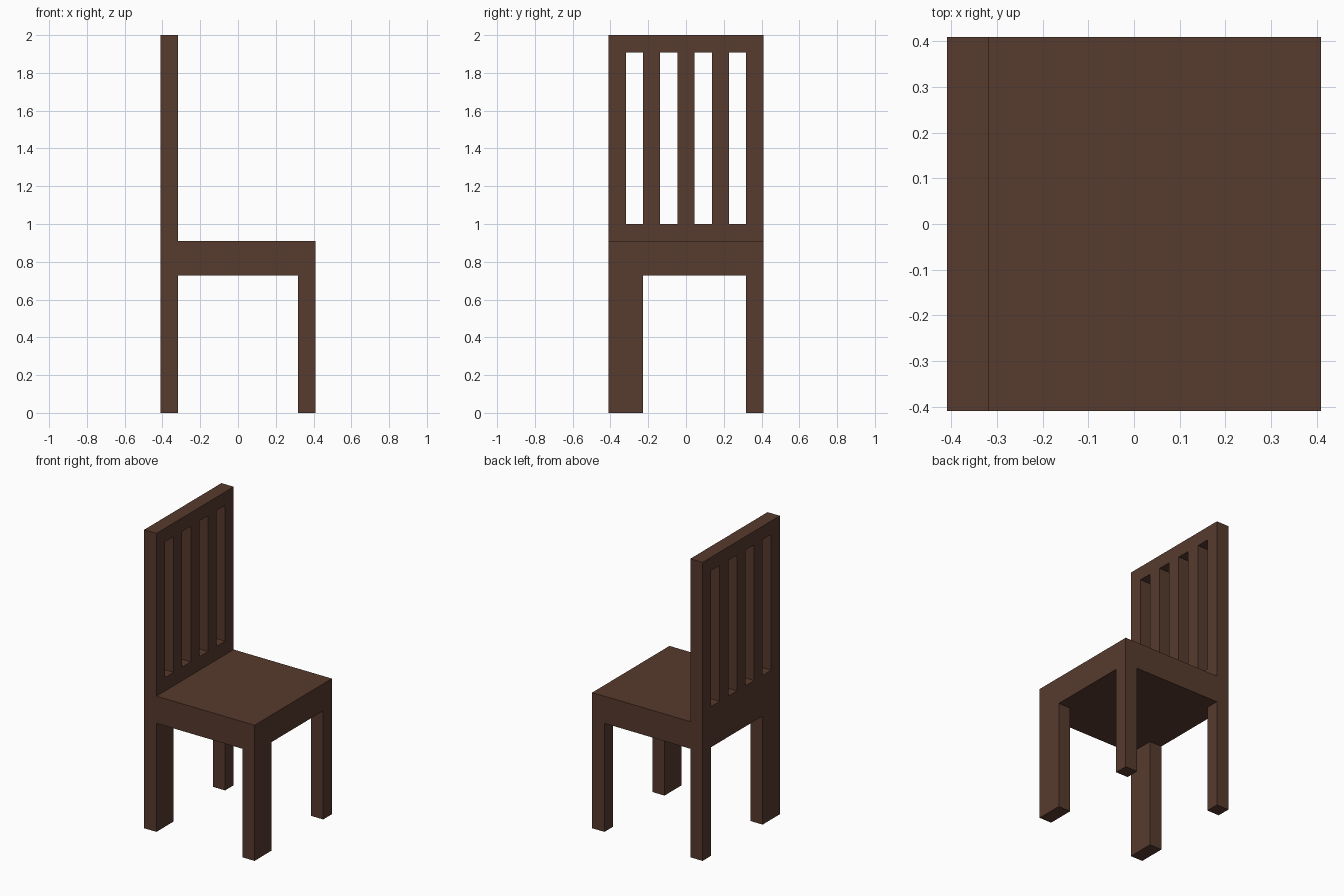
import bpy
import bmesh
from mathutils import Vector

if "Cube" in bpy.data.objects:
    bpy.data.objects.remove(bpy.data.objects["Cube"])

U = 2 / 22      # the chair sits on a grid of 22 units in height
H = 4.5         # half of its 9 unit width and depth

wood = bpy.data.materials.new("dark brown wood")
wood.diffuse_color = (0.095, 0.043, 0.027, 1)
wood.use_nodes = True
wood.node_tree.nodes["Principled BSDF"].inputs["Base Color"].default_value = wood.diffuse_color


def box(name, x, y, z):
    """Box from (min, max) ranges in grid units."""
    lo, hi = (Vector(c) * U for c in zip(x, y, z))
    bm = bmesh.new()
    bmesh.ops.create_cube(bm, size=1)
    for v in bm.verts:
        v.co = (lo + hi) / 2 + v.co * (hi - lo)
    mesh = bpy.data.meshes.new(name)
    bm.to_mesh(mesh)
    bm.free()
    mesh.materials.append(wood)
    obj = bpy.data.objects.new(name, mesh)
    bpy.context.collection.objects.link(obj)
    return obj


back_x, front_x = (-H, -H + 1), (H - 1, H)

# Legs: the pair on the -y side is twice as wide
for place, x in (("back", back_x), ("front", front_x)):
    box(place + "_leg_wide", x, (-H, -H + 2), (0, 8))
    box(place + "_leg_narrow", x, (H - 1, H), (0, 8))

# Thick seat slab
box("seat", (-H, H), (-H, H), (8, 10))

# Backrest: two rails joined by five upright slats
box("backrest_lower_rail", back_x, (-H, H), (10, 11))
box("backrest_top_rail", back_x, (-H, H), (21, 22))
for i in range(5):
    y = -H + 2 * i
    box(f"backrest_slat_{i + 1}", back_x, (y, y + 1), (11, 21))
